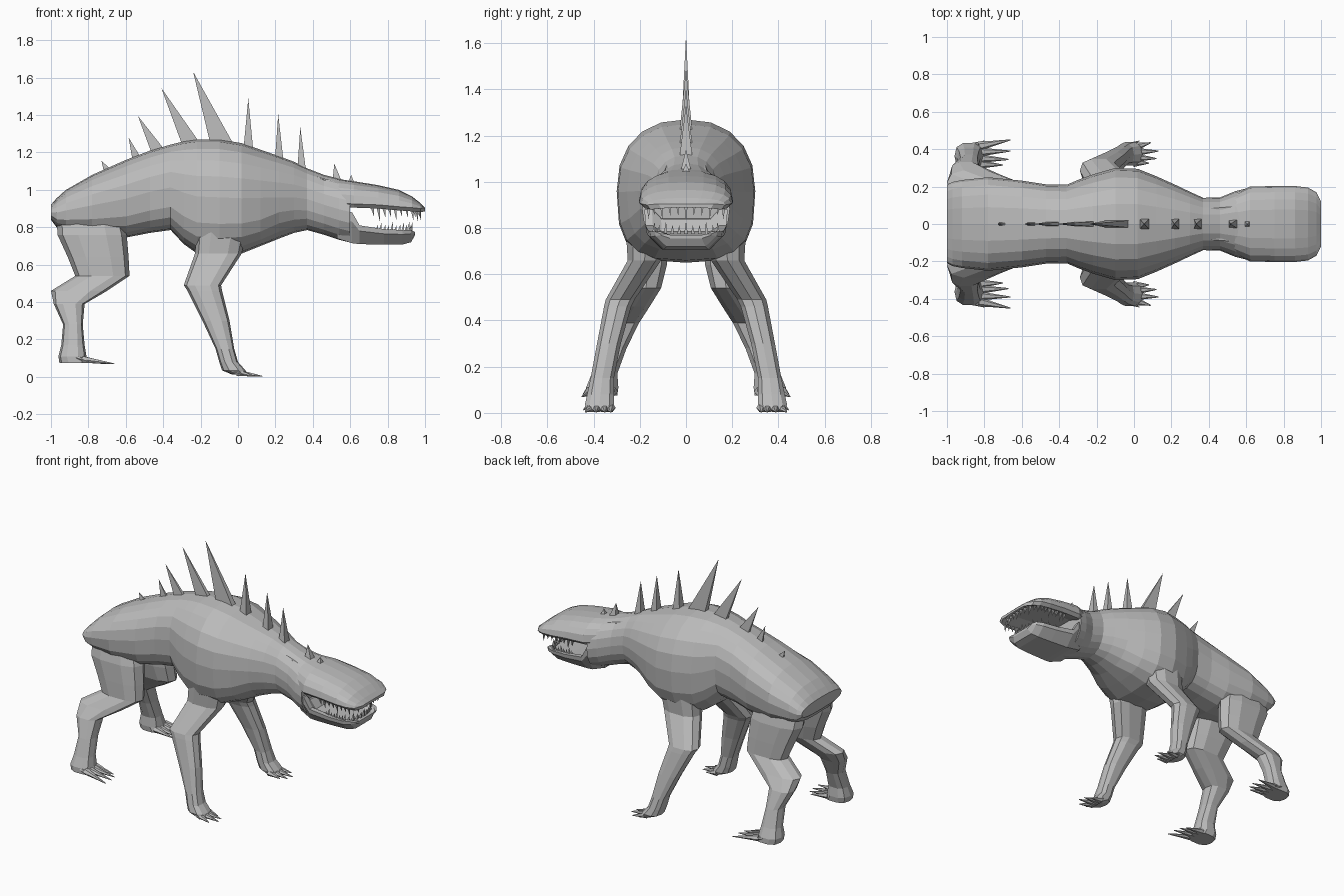
import bpy, bmesh, math
from mathutils import Vector

if "Cube" in bpy.data.objects:
    bpy.data.objects.remove(bpy.data.objects["Cube"])

grey = bpy.data.materials.new("hide_grey")
grey.diffuse_color = (0.5, 0.5, 0.5, 1)
grey.use_nodes = True
grey.node_tree.nodes["Principled BSDF"].inputs["Base Color"].default_value = grey.diffuse_color


def finish(name, bm, mirror=False):
    bmesh.ops.recalc_face_normals(bm, faces=bm.faces)
    me = bpy.data.meshes.new(name)
    bm.to_mesh(me)
    bm.free()
    me.materials.append(grey)
    ob = bpy.data.objects.new(name, me)
    bpy.context.collection.objects.link(ob)
    if mirror:
        m = ob.modifiers.new("mirror", 'MIRROR')
        m.use_axis = (False, True, False)
        m.use_mirror_merge = False
    return ob


def loft(bm, rings):
    """Skin a list of equal-length point rings and cap both ends."""
    vs = [[bm.verts.new(p) for p in r] for r in rings]
    n = len(vs[0])
    for a, b in zip(vs, vs[1:]):
        for i in range(n):
            j = (i + 1) % n
            bm.faces.new((a[i], a[j], b[j], b[i]))
    bm.faces.new(vs[0])
    bm.faces.new(vs[-1][::-1])


def spike(bm, base, hx, hy, tip):
    """Four-sided spike standing on a horizontal rectangle."""
    x, y, z = base
    q = [bm.verts.new((x + a * hx, y + b * hy, z))
         for a, b in ((1, 0.6), (-1, 0.6), (-1, -0.6), (1, -0.6))]
    t = bm.verts.new(tip)
    bm.faces.new(q)
    for i in range(4):
        bm.faces.new((q[i], q[(i + 1) % 4], t))


def claw(bm, a, b, r):
    """Flattened tapering claw from a to b."""
    a, b = Vector(a), Vector(b)
    d = (b - a).normalized()
    s = d.cross(Vector((0, 0, 1))).normalized()
    u = s.cross(d)
    ring = lambda c, k: [c + s * k * math.cos(t) + u * k * 0.8 * math.sin(t)
                         for t in (i * math.tau / 6 for i in range(6))]
    loft(bm, [ring(a, r), ring(a.lerp(b, 0.4), r * 0.6), ring(b, r * 0.1)])


def power(v, n):
    return math.copysign(abs(v) ** (2 / n), v)


def oval(x, zb, zt, w, count=20):
    """Body section, squarer below than above behind the neck."""
    zc, h = (zb + zt) / 2, (zt - zb) / 2
    ring = []
    for i in range(count):
        t = i * math.tau / count
        n = 3.0 if x < .15 and math.sin(t) < 0 else 2.3
        ring.append((x, w * power(math.cos(t), n), zc + h * power(math.sin(t), n)))
    return ring


# torso, neck and back of the head: x, bottom, top, half width
sections = [(-1.0, .84, .92, .21), (-.97, .80, .955, .225), (-.92, .78, 1.0, .235),
            (-.78, .755, 1.08, .25), (-.6, .745, 1.16, .232), (-.47, .77, 1.21, .212),
            (-.36, .785, 1.242, .21), (-.29, .71, 1.26, .24), (-.22, .66, 1.27, .265),
            (-.1, .65, 1.27, .30), (.02, .66, 1.25, .295), (.12, .70, 1.215, .255),
            (.22, .74, 1.18, .21), (.3, .77, 1.15, .172), (.37, .785, 1.115, .14),
            (.46, .76, 1.08, .142), (.54, .733, 1.06, .175), (.6, .718, 1.046, .19)]
bm = bmesh.new()
loft(bm, [oval(*s) for s in sections])
finish("body", bm)

# upper jaw: domed top, hollow palate
bm = bmesh.new()
rings = []
for x, zb, zt, w in [(.52, .91, 1.06, .15), (.62, .905, 1.046, .2), (.75, .9, 1.025, .203),
                     (.86, .89, 1.0, .203), (.93, .885, .965, .195), (.975, .88, .93, .17),
                     (1.0, .885, .905, .12)]:
    r = [(x, w * power(math.cos(t), 2.4), zb + .02 + (zt - zb - .02) * power(math.sin(t), 2.4))
         for t in (i * math.pi / 10 for i in range(11))]
    arch = .035 if x < .98 else .004
    r += [(x, -w * .9, zb), (x, -w * .72, zb + arch * .3), (x, -w * .4, zb + arch),
          (x, w * .4, zb + arch), (x, w * .72, zb + arch * .3), (x, w * .9, zb)]
    rings.append(r)
loft(bm, rings)
finish("upper_jaw", bm)

# lower jaw: tapered trough rising into the mouth corner
bm = bmesh.new()
rings = []
for x, zb, zt, w in [(.53, .74, .89, .15), (.61, .715, .88, .18), (.65, .71, .81, .175),
                     (.78, .707, .79, .165), (.88, .708, .785, .155),
                     (.925, .72, .785, .135), (.945, .755, .775, .11)]:
    zi = zt - .25 * (zt - zb)
    rings.append([(x, w, zt), (x, w * .98, zt - .3 * (zt - zb)), (x, w * .62, zb), (x, -w * .62, zb),
                  (x, -w * .98, zt - .3 * (zt - zb)), (x, -w, zt), (x, -w * .82, zt),
                  (x, -w * .6, zi), (x, w * .6, zi), (x, w * .82, zt)])
loft(bm, rings)
finish("lower_jaw", bm)

# teeth along both sides and round the front of each jaw
for name, x0, x1, w, z, size, front in (("upper_teeth", .72, .93, .165, .9, -.055, .97),
                                        ("lower_teeth", .74, .88, .14, .775, .045, .925)):
    bm = bmesh.new()
    places = []
    for i in range(8):
        x = x0 + (x1 - x0) * i / 7
        places += [(x, w, i), (x, -w, i)]
    for i in range(9):
        f = (i - 4) / 4
        places.append((front - .03 * f * f, f * w * .85, i))
    for x, y, i in places:
        length = size * (1.2 if i % 3 == 1 else .85)
        spike(bm, (x, y, z), .008, .013, (x + .008, y * .97, z + length))
    finish(name, bm)

# spines down the back: base x, base z, half length, half width, tip x, tip z
bm = bmesh.new()
for bx, bz, hx, hy, tx, tz in [
        (-.70, 1.11, .02, .012, -.73, 1.155), (-.54, 1.165, .025, .014, -.585, 1.28),
        (-.425, 1.205, .04, .018, -.535, 1.395), (-.25, 1.245, .05, .024, -.41, 1.545),
        (-.09, 1.255, .06, .032, -.24, 1.632), (.055, 1.225, .025, .045, .055, 1.49),
        (.22, 1.165, .022, .045, .215, 1.405), (.34, 1.115, .022, .045, .333, 1.335),
        (.53, 1.045, .025, .04, .515, 1.14), (.605, 1.03, .02, .035, .605, 1.08)]:
    spike(bm, (bx, 0, bz), hx, hy, (tx, 0, tz))
finish("back_spines", bm)

# brow ridges
bm = bmesh.new()
claw(bm, (.53, .085, 1.03), (.37, .08, 1.085), .016)
finish("brow_ridges", bm, True)


# legs: z, back x, front x, inner y, outer y per ring
def leg(name, rows):
    bm = bmesh.new()
    rings = []
    for z, xa, xb, ya, yb in rows:
        rings.append([((xa + xb) / 2 + (xb - xa) / 2 * power(math.cos(t), 2.6),
                       (ya + yb) / 2 + (yb - ya) / 2 * power(math.sin(t), 2.6), z)
                      for t in (i * math.tau / 10 for i in range(10))])
    loft(bm, rings)
    finish(name, bm, True)


leg("hind_legs", [(.86, -.97, -.62, .05, .21), (.76, -.965, -.595, .065, .235),
                  (.64, -.91, -.585, .08, .24), (.54, -.87, -.58, .105, .242),
                  (.46, -1.0, -.70, .155, .29), (.39, -.985, -.82, .2, .335),
                  (.28, -.935, -.83, .255, .375), (.17, -.945, -.82, .295, .41),
                  (.11, -.96, -.81, .29, .435), (.075, -.955, -.79, .295, .435)])
leg("front_legs", [(.80, -.22, .05, .06, .265), (.66, -.23, .02, .105, .255),
                   (.49, -.29, -.09, .22, .35), (.46, -.27, -.085, .235, .357),
                   (.3, -.19, -.045, .28, .387), (.15, -.12, -.02, .31, .415),
                   (.08, -.1, .0, .31, .43), (.035, -.085, .04, .31, .44),
                   (.012, -.03, .05, .32, .43)])

# clawed toes: root y, tip x, tip y
for name, root, z0, z1, toes in (
        ("hind_claws", -.83, .093, .07, [(.32, -.70, .315), (.35, -.67, .345), (.385, -.66, .39), (.415, -.66, .45)]),
        ("front_claws", .0, .022, .004, [(.33, .08, .325), (.355, .12, .35), (.385, .13, .39), (.41, .09, .435)])):
    bm = bmesh.new()
    for y, tx, ty in toes:
        claw(bm, (root, y, z0), (tx, ty, z1), .026)
    # small outer dewclaw
    claw(bm, (root - .03, .42, z0 + .01), (root + .03, .445, z0 - .01), .015)
    finish(name, bm, True)
